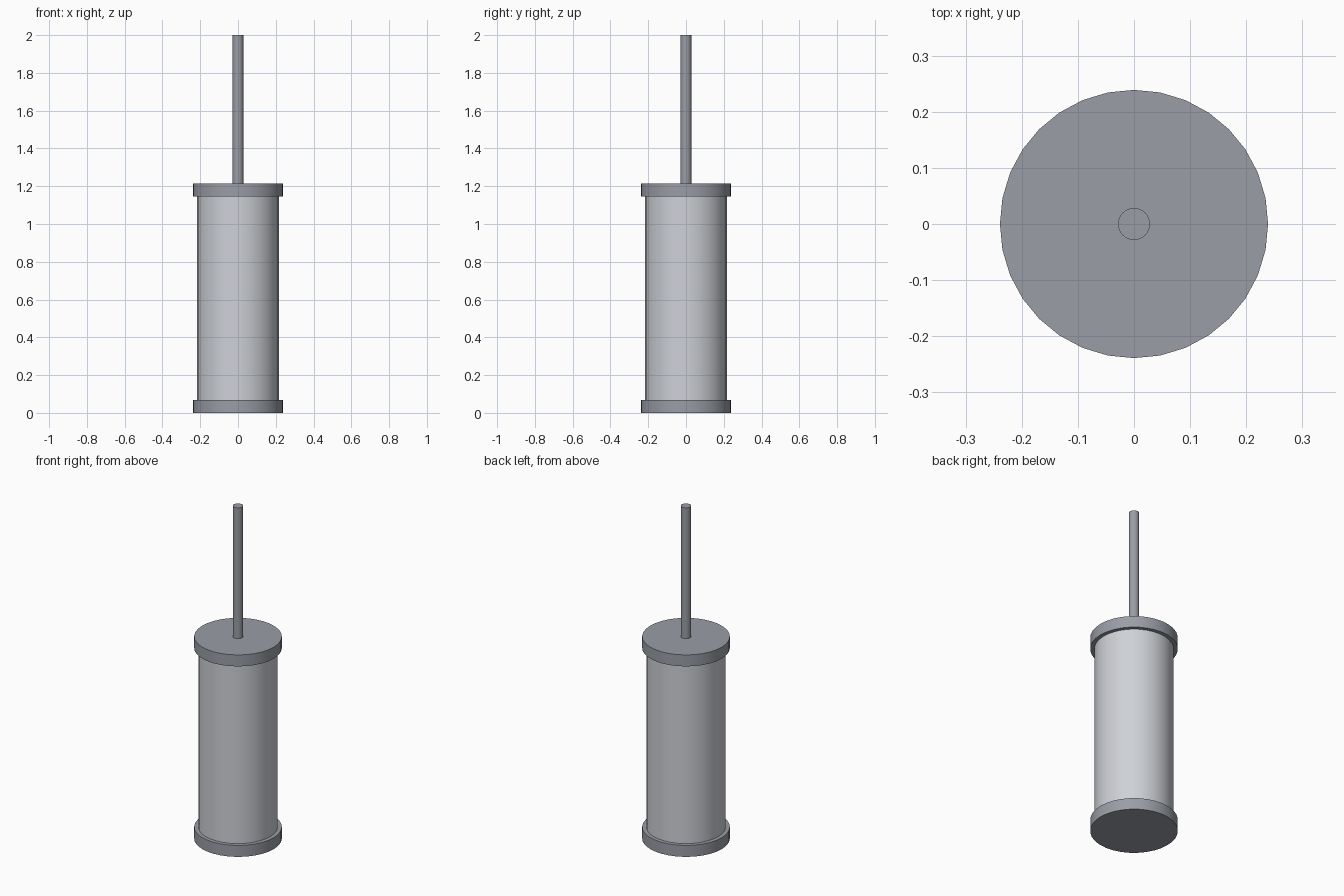
import bpy
import math

cube = bpy.data.objects.get("Cube")
if cube:
    bpy.data.objects.remove(cube, do_unlink=True)


def make_material(name, color):
    mat = bpy.data.materials.new(name)
    mat.use_nodes = True
    mat.diffuse_color = color
    mat.node_tree.nodes["Principled BSDF"].inputs["Base Color"].default_value = color
    return mat


def add_cylinder(name, radius, bottom, top, sides, mat):
    bpy.ops.mesh.primitive_cylinder_add(
        vertices=sides, radius=radius, depth=top - bottom,
        location=(0, 0, (bottom + top) / 2))
    part = bpy.context.object
    part.name = name
    part.data.materials.append(mat)
    bpy.ops.object.shade_smooth_by_angle(angle=math.radians(35))
    return part


dark_steel = make_material("dark steel", (0.32, 0.34, 0.38, 1))
light_steel = make_material("light steel", (0.62, 0.64, 0.68, 1))

cap_radius = 0.239
cap_height = 0.069
body_top = 1.145

# Bottom cap, barrel and top cap stacked on the ground
add_cylinder("bottom_cap", cap_radius, 0, cap_height, 32, dark_steel)
add_cylinder("barrel", 0.216, cap_height, body_top, 32, light_steel)
add_cylinder("top_cap", cap_radius, body_top, body_top + cap_height, 32, dark_steel)

# Thin rod rising from the top cap
add_cylinder("rod", 0.0285, body_top + cap_height, 2, 24, dark_steel)
